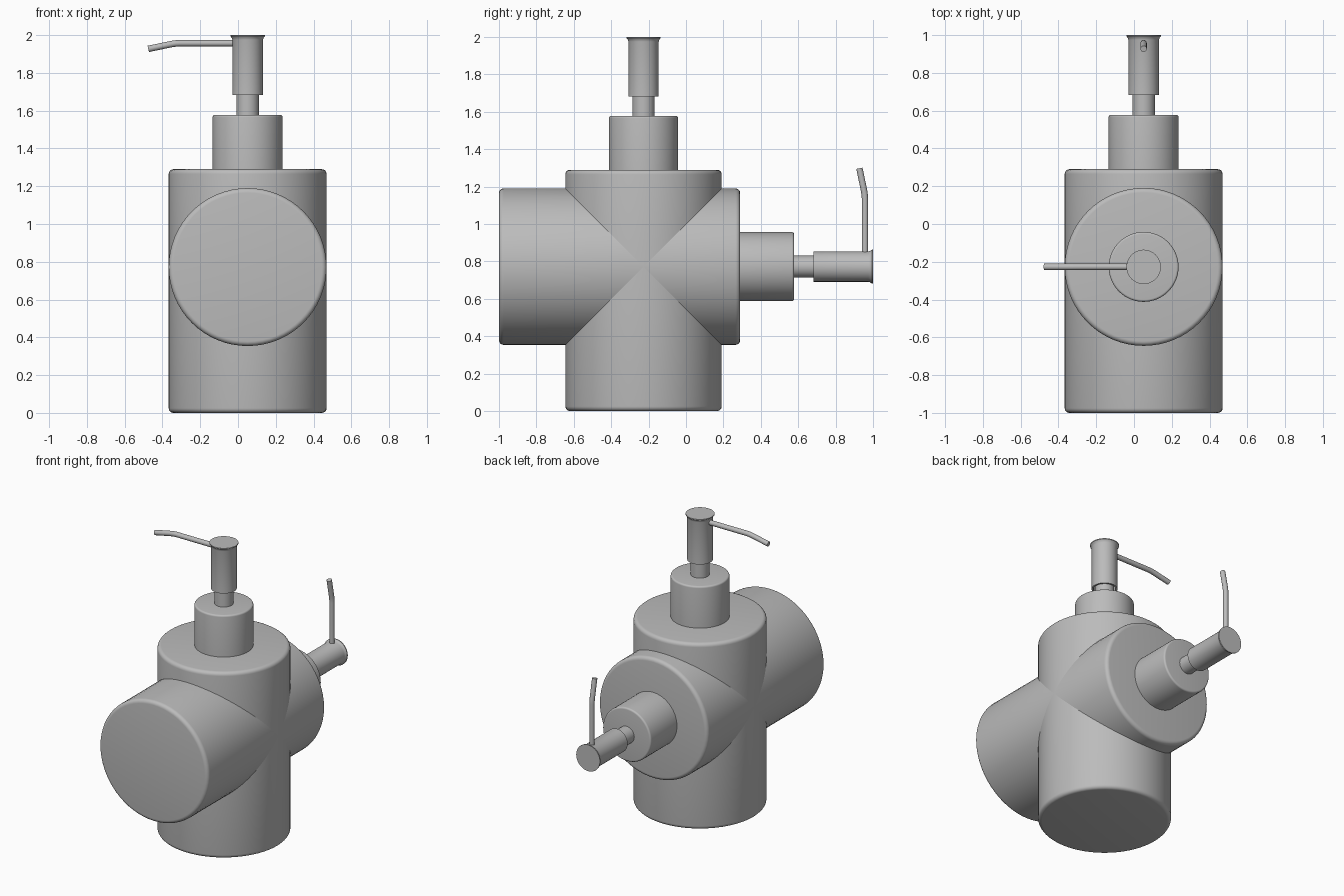
import bpy, bmesh, math
from mathutils import Matrix, Vector

cube = bpy.data.objects.get("Cube")
if cube:
    bpy.data.objects.remove(cube, do_unlink=True)

GREY = (0.5, 0.5, 0.5, 1.0)
mat = bpy.data.materials.new("satin grey")
mat.use_nodes = True
mat.diffuse_color = GREY
mat.node_tree.nodes["Principled BSDF"].inputs["Base Color"].default_value = GREY


def finish(bm, name, placement):
    bmesh.ops.recalc_face_normals(bm, faces=bm.faces)
    mesh = bpy.data.meshes.new(name)
    bm.to_mesh(mesh)
    bm.free()
    mesh.materials.append(mat)
    obj = bpy.data.objects.new(name, mesh)
    bpy.context.collection.objects.link(obj)
    obj.matrix_world = placement
    bpy.ops.object.select_all(action="DESELECT")
    obj.select_set(True)
    bpy.context.view_layer.objects.active = obj
    bpy.ops.object.shade_smooth_by_angle(angle=math.radians(35))


def lathe(name, profile, placement, sides=64):
    """Revolve (radius, height) points around the local z axis."""
    bm = bmesh.new()
    verts = [bm.verts.new((r, 0, z)) for r, z in profile]
    edges = [bm.edges.new(pair) for pair in zip(verts, verts[1:])]
    bmesh.ops.spin(bm, geom=verts + edges, cent=(0, 0, 0), axis=(0, 0, 1),
                   angle=math.tau, steps=sides, use_duplicate=False)
    bmesh.ops.remove_doubles(bm, verts=bm.verts, dist=1e-5)
    finish(bm, name, placement)


def rounded(radius, z, bevel, start, steps=5):
    """Quarter-round corner points, starting at the given angle."""
    centre = z - bevel if start == 0 else z + bevel
    angles = [start + math.pi / 2 * i / steps for i in range(steps + 1)]
    return [(radius - bevel + bevel * math.cos(a), centre + bevel * math.sin(a))
            for a in angles]


def tube(name, path, radius, placement, sides=16):
    """Sweep a circle along a path lying in the local xz plane."""
    bm = bmesh.new()
    points = [Vector((x, 0, z)) for x, z in path]
    rings = []
    for i, p in enumerate(points):
        tangent = (points[min(i + 1, len(points) - 1)] - points[max(i - 1, 0)]).normalized()
        side = Vector((0, 1, 0))
        up = tangent.cross(side)
        rings.append([bm.verts.new(p + radius * (math.cos(a) * side + math.sin(a) * up))
                      for a in (math.tau * k / sides for k in range(sides))])
    for a, b in zip(rings, rings[1:]):
        for k in range(sides):
            n = (k + 1) % sides
            bm.faces.new((a[k], a[n], b[n], b[k]))
    bm.faces.new(rings[0])
    bm.faces.new(rings[-1])
    finish(bm, name, placement)


def dispenser(prefix, placement):
    # bottle with softly rounded rims
    lathe(prefix + "_bottle",
          [(0, 0)] + rounded(0.418, 0, 0.025, -math.pi / 2)
          + rounded(0.418, 1.29, 0.025, 0) + [(0, 1.29)], placement)
    # collar
    lathe(prefix + "_collar",
          [(0, 1.27), (0.185, 1.27)] + rounded(0.185, 1.578, 0.012, 0)
          + [(0, 1.578)], placement)
    # pump stem
    lathe(prefix + "_pump_stem",
          [(0, 1.56), (0.059, 1.56), (0.059, 1.74), (0, 1.74)], placement, 32)
    # hollow pump head with a flared cap
    lathe(prefix + "_pump_head",
          [(0, 1.72), (0.07, 1.72), (0.07, 1.682), (0.081, 1.682), (0.081, 1.975),
           (0.084, 1.985), (0.091, 1.994), (0.091, 2.0), (0, 2.0)], placement, 48)
    # bent spout
    tube(prefix + "_spout",
         [(-0.04, 1.957), (-0.36, 1.957), (-0.38, 1.956), (-0.40, 1.953),
          (-0.43, 1.947), (-0.526, 1.927)], 0.017, placement)


# upright dispenser, and its twin lying on its back through it
dispenser("upright", Matrix.Translation((0.051, -0.227, 0)))
lying = Matrix(((0, -1, 0), (0, 0, 1), (-1, 0, 0))).to_4x4()
dispenser("lying", Matrix.Translation((0.051, -1, 0.772)) @ lying)
